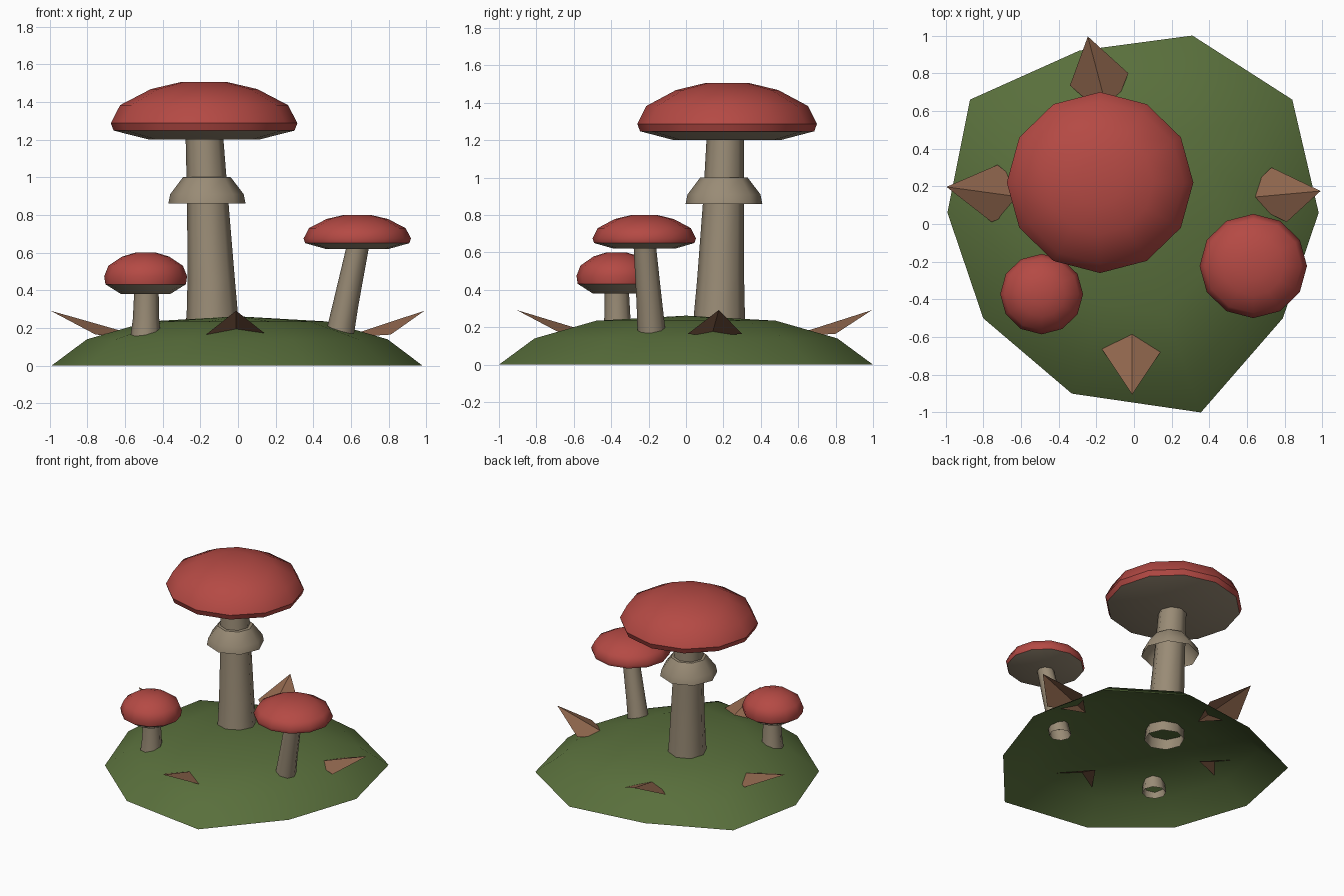
import bpy, bmesh
from math import cos, sin, tau, radians
from mathutils import Vector

cube = bpy.data.objects.get("Cube")
if cube:
    bpy.data.objects.remove(cube, do_unlink=True)


def material(name, rgb):
    m = bpy.data.materials.new(name)
    m.use_nodes = True
    m.diffuse_color = (*rgb, 1)
    bsdf = m.node_tree.nodes["Principled BSDF"]
    bsdf.inputs["Base Color"].default_value = (*rgb, 1)
    bsdf.inputs["Roughness"].default_value = 0.9
    return m


RED = material("cap red", (0.46, 0.068, 0.058))
BEIGE = material("stem beige", (0.32, 0.26, 0.18))
GREEN = material("moss green", (0.10, 0.16, 0.045))
BROWN = material("leaf brown", (0.28, 0.135, 0.075))


def finish(name, bm, mats, angle):
    bmesh.ops.remove_doubles(bm, verts=bm.verts, dist=0.0005)
    me = bpy.data.meshes.new(name)
    bm.to_mesh(me)
    bm.free()
    ob = bpy.data.objects.new(name, me)
    bpy.context.collection.objects.link(ob)
    for m in mats:
        me.materials.append(m)
    bpy.ops.object.select_all(action="DESELECT")
    ob.select_set(True)
    bpy.context.view_layer.objects.active = ob
    bpy.ops.object.shade_smooth_by_angle(angle=radians(angle))
    return ob


def ring(cx, cy, z, r, n, squash=1.0):
    return [(cx + r * cos(tau * k / n), cy + squash * r * sin(tau * k / n), z)
            for k in range(n)]


def loft(name, rings, mats, angle, closed=False, beige_below=None):
    """Skin rings from bottom to top, optionally closing both ends."""
    bm = bmesh.new()
    vs = [[bm.verts.new(p) for p in pts] for pts in rings]
    for low, high in zip(vs, vs[1:]):
        for k in range(len(low)):
            j = (k + 1) % len(low)
            bm.faces.new((low[k], low[j], high[j], high[k]))
    if closed:
        bm.faces.new(vs[0][::-1])
        bm.faces.new(vs[-1])
    if beige_below is not None:
        for f in bm.faces:
            f.material_index = int(f.calc_center_median().z < beige_below)
    return finish(name, bm, mats, angle)


# Mossy mound, an open shell
outline = [(0.98, 0.06), (0.84, 0.66), (0.31, 1.0), (-0.29, 0.92), (-0.87, 0.66),
           (-0.99, 0.06), (-0.80, -0.50), (-0.33, -0.90), (0.355, -1.0), (0.79, -0.50)]
mound = [(1, 0), (0.81, 0.14), (0.48, 0.235), (0, 0.262)]
loft("ground_mound", [[(x * s, y * s, z) for x, y in outline] for s, z in mound],
     [GREEN], 50)

# Cap profile: radius factor, height factor (-1 underside, 0 rim, 1 top)
profile = [(0.59, -1), (0.97, -0.45), (1, 0), (0.90, 0.44), (0.57, 0.83), (0.25, 1)]


def cap(name, x, y, r, bottom, rim, top):
    rings = []
    for f, h in profile:
        z = rim + h * ((top - rim) if h > 0 else (rim - bottom))
        rings.append(ring(x, y, z, r * f, 12, 0.97))
    loft(name, rings, [RED, BEIGE], 45, True, rim - 0.46 * (rim - bottom))


cap("large_cap", -0.18, 0.22, 0.495, 1.20, 1.287, 1.505)
cap("medium_cap", 0.633, -0.223, 0.285, 0.62, 0.675, 0.80)
cap("small_cap", -0.49, -0.372, 0.22, 0.38, 0.475, 0.60)

# Hollow stems whose feet reach through the mound: x, y, z, radius
stems = {
    "large_stem": [(-0.133, 0.175, 0.17, 0.142), (-0.142, 0.185, 0.45, 0.126),
                   (-0.16, 0.20, 0.86, 0.11), (-0.178, 0.21, 1.21, 0.10)],
    "medium_stem": [(0.53, -0.18, 0.12, 0.078), (0.57, -0.195, 0.32, 0.069),
                    (0.635, -0.22, 0.63, 0.06)],
    "small_stem": [(-0.492, -0.365, 0.11, 0.085), (-0.488, -0.367, 0.25, 0.07),
                   (-0.486, -0.37, 0.39, 0.065)],
}
for name, path in stems.items():
    loft(name, [ring(*p, 8) for p in path], [BEIGE], 50)

# Skirt around the large stem
loft("stem_skirt", [ring(-0.165, 0.203, z, r, 8) for z, r in
                    [(0.86, 0.205), (0.91, 0.195), (1.0, 0.127), (1.003, 0.09)]],
     [BEIGE], 50)


# Folded leaves: raised outer tip, two low corners, inner end buried in the mound
def leaf(name, tip, a, b):
    tip, a, b = (Vector((*p, z)) for p, z in ((tip, 0.292), (a, 0.165), (b, 0.165)))
    inner = (a + b) / 2 - (tip - (a + b) / 2) * 0.95
    inner.z = 0.15
    bm = bmesh.new()
    t, va, vb, i = (bm.verts.new(p) for p in (tip, a, b, inner))
    bm.faces.new((t, va, i))
    bm.faces.new((t, i, vb))
    finish(name, bm, [BROWN], 20)


leaf("front_leaf", (-0.01, -0.905), (0.15, -0.665), (-0.17, -0.665))
leaf("back_leaf", (-0.245, 0.995), (-0.34, 0.735), (-0.03, 0.80))
leaf("right_leaf", (-0.995, 0.197), (-0.755, 0.01), (-0.724, 0.314))
leaf("left_leaf", (0.99, 0.175), (0.73, 0.30), (0.81, 0.01))
